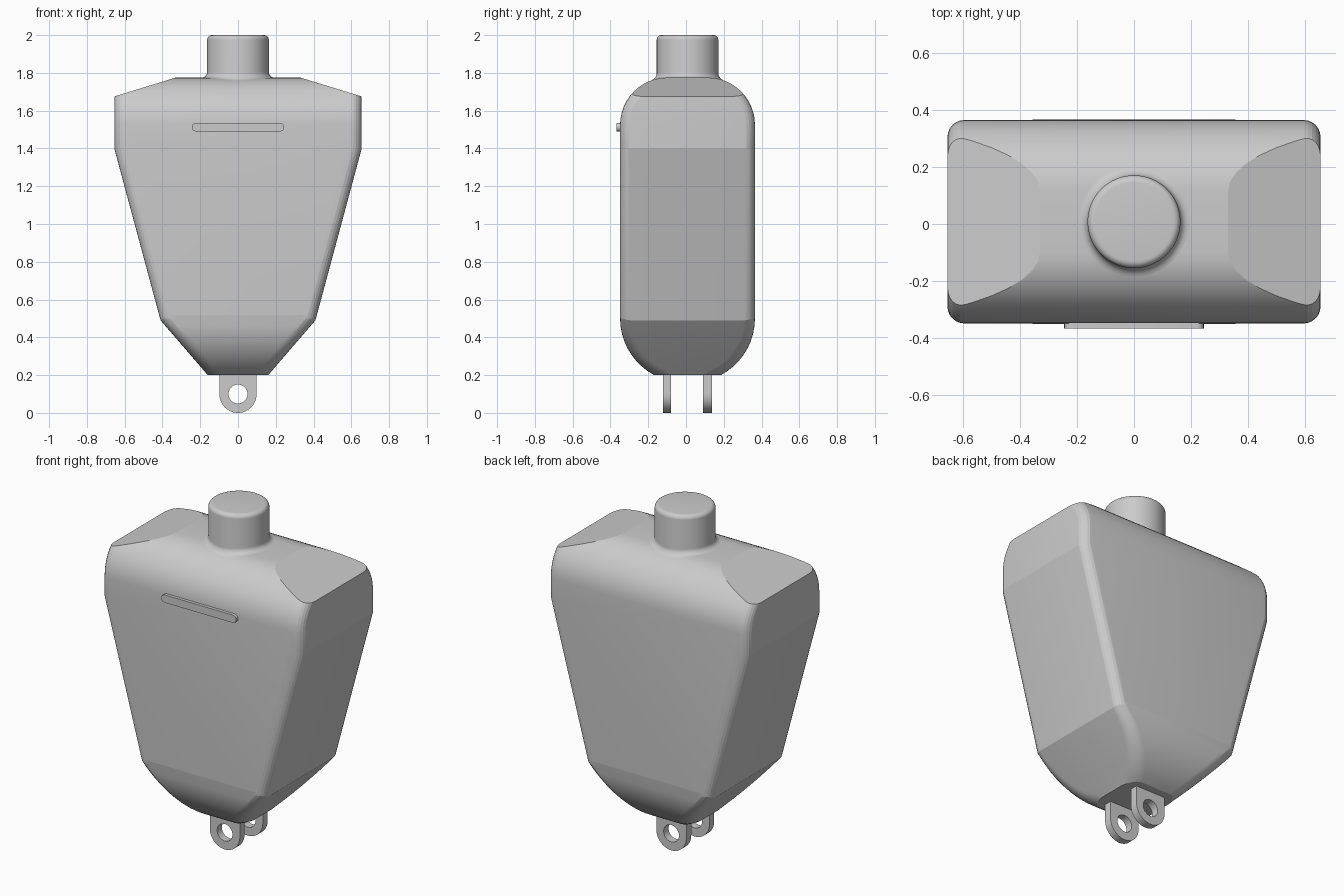
import bpy, bmesh, math
from mathutils import Vector

cube = bpy.data.objects.get("Cube")
if cube:
    bpy.data.objects.remove(cube)

CY = 0.008           # depth centre of the body
HALF = 0.357         # half depth of the body
TOP, BOTTOM = 1.775, 0.2
R_TOP, R_LOW = 0.25, 0.34

grey = bpy.data.materials.new("plain grey")
grey.use_nodes = True
grey.diffuse_color = (0.6, 0.6, 0.6, 1)
grey.node_tree.nodes["Principled BSDF"].inputs["Base Color"].default_value = (0.6, 0.6, 0.6, 1)


def finish(bm, name, angle=25):
    bmesh.ops.recalc_face_normals(bm, faces=bm.faces)
    mesh = bpy.data.meshes.new(name)
    bm.to_mesh(mesh)
    bm.free()
    mesh.materials.append(grey)
    ob = bpy.data.objects.new(name, mesh)
    bpy.context.collection.objects.link(ob)
    bpy.ops.object.select_all(action='DESELECT')
    ob.select_set(True)
    bpy.context.view_layer.objects.active = ob
    bpy.ops.object.shade_smooth_by_angle(angle=math.radians(angle))
    return ob


def prism(points, direction):
    """Extrude a closed outline along a direction."""
    bm = bmesh.new()
    face = bm.faces.new([bm.verts.new(p) for p in points])
    out = bmesh.ops.extrude_face_region(bm, geom=[face])
    verts = [g for g in out["geom"] if isinstance(g, bmesh.types.BMVert)]
    bmesh.ops.translate(bm, verts=verts, vec=direction)
    bmesh.ops.recalc_face_normals(bm, faces=bm.faces)
    return bm


def slice_off(bm, point, normal):
    """Remove everything beyond a plane and close the cut."""
    geom = bm.verts[:] + bm.edges[:] + bm.faces[:]
    out = bmesh.ops.bisect_plane(bm, geom=geom, dist=1e-5, plane_co=point,
                                 plane_no=normal, clear_outer=True)
    edges = [g for g in out["geom_cut"] if isinstance(g, bmesh.types.BMEdge)]
    bmesh.ops.holes_fill(bm, edges=edges, sides=0)


def slice_sides(bm, low, high):
    """Slice both sides along a slanted line given in x and z."""
    dx, dz = high[0] - low[0], high[1] - low[1]
    for s in (1, -1):
        slice_off(bm, (s * low[0], 0, low[1]), Vector((s * dz, 0, -dx)).normalized())


# Body: side outline extruded across, tapered, rounded, then trimmed
half = []
for i in range(13):
    a = math.radians(85 * (1 - i / 12))
    half.append((HALF - R_LOW * (1 - math.cos(a)), 0.5 - R_LOW * math.sin(a)))
for i in range(13):
    a = math.radians(90 * i / 12)
    half.append((HALF - R_TOP * (1 - math.cos(a)), TOP - R_TOP * (1 - math.sin(a))))
outline = [(-0.655, CY + y, z) for y, z in half]
outline += [(-0.655, CY - y, z) for y, z in reversed(half)]
body = prism(outline, (1.31, 0, 0))
slice_sides(body, (0.41, 0.49), (0.655, 1.4))
slice_sides(body, (0.16, 0.2), (0.41, 0.49))

body.normal_update()
rims = []
for e in body.edges:
    if len(e.link_faces) == 2:
        ends = [abs(f.normal.x) > 0.2 for f in e.link_faces]
        if ends[0] != ends[1] and min(v.co.z for v in e.verts) > 0.1:
            flat = all(v.co.z < 0.17 for v in e.verts) or all(v.co.z > TOP - 1e-4 for v in e.verts)
            if not flat or e.verts[0].co.z > 1:
                rims.append(e)
bmesh.ops.bevel(body, geom=rims, offset=0.06, offset_type='OFFSET', segments=6,
                profile=0.5, affect='EDGES', clamp_overlap=False)
slice_sides(body, (0.655, 1.675), (0.33, TOP))
slice_off(body, (0, 0, BOTTOM), (0, 0, -1))
finish(body, "body", 14)


# Neck: turned post whose flared foot follows the curved top
def top_height(y):
    over = max(abs(y) - (HALF - R_TOP), 0)
    return TOP - R_TOP + math.sqrt(R_TOP ** 2 - over ** 2)


neck = bmesh.new()
N, R = 64, 0.163
profile = []
for i in range(7):
    a = math.radians(90 * i / 6)
    profile.append((R + 0.03 * (1 - math.sin(a)), 0.03 * (1 - math.cos(a)), True))
for i in range(7):
    a = math.radians(90 * i / 6)
    profile.append((R - 0.025 * (1 - math.cos(a)), 1.975 + 0.025 * math.sin(a), False))
rings = []
for r, z, foot in profile:
    ring = []
    for k in range(N):
        a = math.tau * k / N
        x, y = r * math.cos(a), r * math.sin(a)
        ring.append(neck.verts.new((x, CY + y, z + top_height(y) if foot else z)))
    rings.append(ring)
for lower, upper in zip(rings, rings[1:]):
    for k in range(N):
        j = (k + 1) % N
        neck.faces.new((lower[k], lower[j], upper[j], upper[k]))
neck.faces.new(rings[-1])
finish(neck, "neck", 30)


# Lugs: two pierced plates with rounded lower ends
def lug(name, y0, y1):
    bm = bmesh.new()
    n, loops = 48, []
    for y in (y0, y1):
        outer, inner = [], []
        for k in range(n):
            a = math.tau * k / n
            c, s = math.cos(a), math.sin(a)
            q = 1 if s <= 0 else 1 / max(abs(c), abs(s))
            outer.append(bm.verts.new((0.098 * q * c, y, 0.098 + 0.104 * q * s if s > 0 else 0.098 + 0.098 * s)))
            inner.append(bm.verts.new((0.05 * c, y, 0.1 + 0.05 * s)))
        loops.append((outer, inner))
    (o0, i0), (o1, i1) = loops
    for a, b in ((o0, i0), (i0, i1), (i1, o1), (o1, o0)):
        for k in range(n):
            j = (k + 1) % n
            bm.faces.new((a[k], a[j], b[j], b[k]))
    finish(bm, name, 30)


lug("front_lug", -0.123, -0.079)
lug("back_lug", 0.091, 0.137)

# Front bar: slim raised strip with rounded ends
r, reach = 0.023, 0.222
strip = []
for side in (1, -1):
    for i in range(9):
        a = math.radians(-90 + 180 * i / 8)
        strip.append((side * (reach + r * math.cos(a)), -0.367, 1.513 + side * r * math.sin(a)))
finish(prism(strip, (0, 0.04, 0)), "front_bar", 30)
